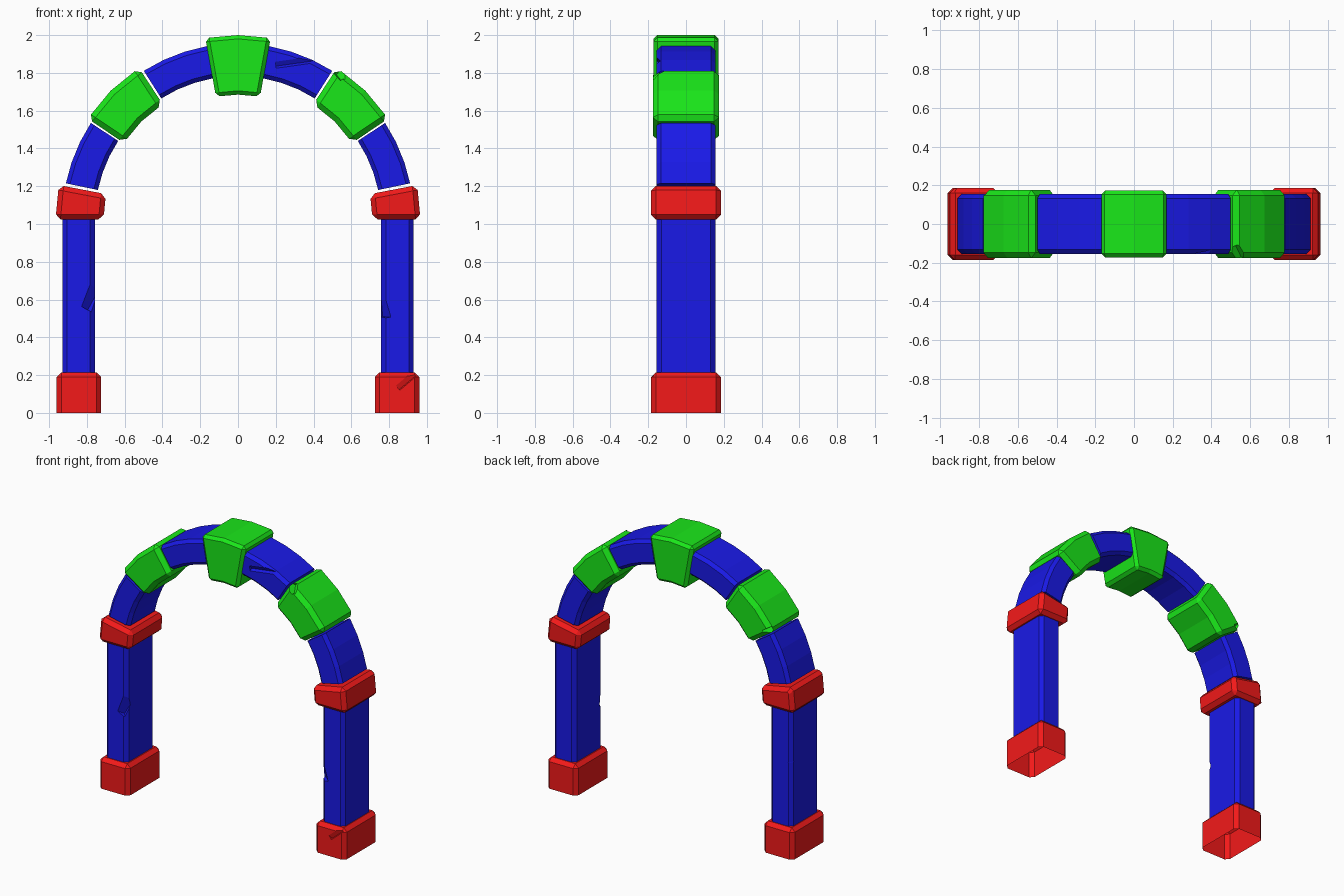
import bpy, bmesh
from math import sin, cos, radians
from mathutils import Matrix, Vector, Euler

if "Cube" in bpy.data.objects:
    bpy.data.objects.remove(bpy.data.objects["Cube"])

ARCH_Z = 1.025


def material(name, col):
    m = bpy.data.materials.new(name)
    m.diffuse_color = (*col, 1)
    m.use_nodes = True
    m.node_tree.nodes["Principled BSDF"].inputs["Base Color"].default_value = m.diffuse_color
    return m


RED = material("red", (0.9, 0.01, 0.01))
BLUE = material("blue", (0.01, 0.01, 0.8))
GREEN = material("green", (0.01, 0.8, 0.01))


def add_object(name, bm, mat=None):
    me = bpy.data.meshes.new(name)
    bmesh.ops.recalc_face_normals(bm, faces=bm.faces)
    bm.to_mesh(me)
    bm.free()
    ob = bpy.data.objects.new(name, me)
    bpy.context.collection.objects.link(ob)
    if mat:
        me.materials.append(mat)
    return ob


def loft(name, sections, mat, bevel, sharp_start=False, sharp_end=False):
    """Four-cornered sections joined into a block, hard edges chamfered."""
    bm = bmesh.new()
    rings = [[bm.verts.new(p) for p in s] for s in sections]
    for a, b in zip(rings, rings[1:]):
        for i in range(4):
            j = (i + 1) % 4
            bm.faces.new((a[i], a[j], b[j], b[i]))
    start = bm.faces.new(rings[0])
    end = bm.faces.new(rings[-1])
    bmesh.ops.recalc_face_normals(bm, faces=bm.faces)
    skip = set()
    if sharp_start:
        skip |= set(start.edges)
    if sharp_end:
        skip |= set(end.edges)
    edges = [e for e in bm.edges if e not in skip and e.calc_face_angle() > 0.6]
    bmesh.ops.bevel(bm, geom=edges, offset=bevel, offset_type='OFFSET',
                    segments=1, profile=0.5, affect='EDGES')
    return add_object(name, bm, mat)


def wedge(name, side, r0, r1, a0, a1, hy, n, mat, bevel, sharp=False):
    """Arch stone between two radii and two angles."""
    secs = []
    for k in range(n + 1):
        a = radians(a0 + (a1 - a0) * k / n)
        secs.append([(side * r * cos(a), y, ARCH_Z + r * sin(a))
                     for r, y in ((r0, -hy), (r1, -hy), (r1, hy), (r0, hy))])
    return loft(name, secs, mat, bevel, sharp, sharp)


def block(name, x0, x1, hy, z0, z1, mat, bevel, sharp_end=False):
    secs = [[(x0, -hy, z), (x1, -hy, z), (x1, hy, z), (x0, hy, z)] for z in (z0, z1)]
    return loft(name, secs, mat, bevel, True, sharp_end)


def chip(ob, loc, size, rot):
    """Cut a small chip out of a stone."""
    bm = bmesh.new()
    bmesh.ops.create_cube(bm, size=1)
    bm.transform(Matrix.LocRotScale(Vector(loc), Euler([radians(r) for r in rot]), Vector(size)))
    cutter = add_object("chip_cutter", bm)
    cutter.hide_render = True
    mod = ob.modifiers.new("chip", 'BOOLEAN')
    mod.operation = 'DIFFERENCE'
    mod.solver = 'EXACT'
    mod.object = cutter
    bpy.context.view_layer.objects.active = ob
    bpy.ops.object.modifier_apply(modifier=mod.name)
    bpy.data.objects.remove(cutter)


# Both legs and arch halves
parts = {}
for s, tag in ((-1, "left"), (1, "right")):
    parts["base_" + tag] = block("base_" + tag, s * 0.725, s * 0.96, 0.185, 0, 0.215, RED, 0.025)
    parts["pillar_" + tag] = block("pillar_" + tag, s * 0.758, s * 0.93, 0.155, 0.2, 1.04, BLUE, 0.025, True)
    parts["capital_" + tag] = wedge("capital_" + tag, s, 0.712, 0.966, 0, 10.8, 0.186, 1, RED, 0.026)
    parts["lower_arch_" + tag] = wedge("lower_arch_" + tag, s, 0.758, 0.931, 11.8, 33.2, 0.155, 3, BLUE, 0.022, True)
    parts["side_stone_" + tag] = wedge("side_stone_" + tag, s, 0.728, 0.958, 33.8, 56.8, 0.176, 2, GREEN, 0.028)
    parts["upper_arch_" + tag] = wedge("upper_arch_" + tag, s, 0.758, 0.931, 57.6, 79.8, 0.155, 3, BLUE, 0.022, True)

# Keystone
wedge("keystone", 1, 0.66, 0.975, 79.8, 100.2, 0.172, 2, GREEN, 0.02)

# Weathered chips
chip(parts["pillar_left"], (-0.765, -0.165, 0.61), (0.07, 0.07, 0.14), (15, 25, 45))
chip(parts["pillar_right"], (0.76, -0.17, 0.58), (0.06, 0.06, 0.16), (5, -12, 45))
chip(parts["pillar_left"], (-0.945, 0.17, 0.6), (0.06, 0.06, 0.14), (8, 8, 45))
chip(parts["base_right"], (0.9, -0.2, 0.17), (0.13, 0.05, 0.03), (20, -40, 0))
chip(parts["capital_left"], (-0.96, 0.19, 1.2), (0.07, 0.07, 0.07), (30, 30, 45))
chip(parts["side_stone_left"], (-0.775, 0.185, 1.55), (0.07, 0.07, 0.07), (30, 20, 45))
chip(parts["side_stone_right"], (0.54, -0.165, 1.82), (0.08, 0.08, 0.08), (35, 30, 45))
chip(parts["upper_arch_right"], (0.3, -0.165, 1.85), (0.2, 0.05, 0.03), (30, -8, 0))

# Bases are open underneath
for tag in ("left", "right"):
    me = parts["base_" + tag].data
    bm = bmesh.new()
    bm.from_mesh(me)
    low = [f for f in bm.faces if all(v.co.z < 0.001 for v in f.verts)]
    bmesh.ops.delete(bm, geom=low, context='FACES_ONLY')
    bm.to_mesh(me)
    bm.free()
